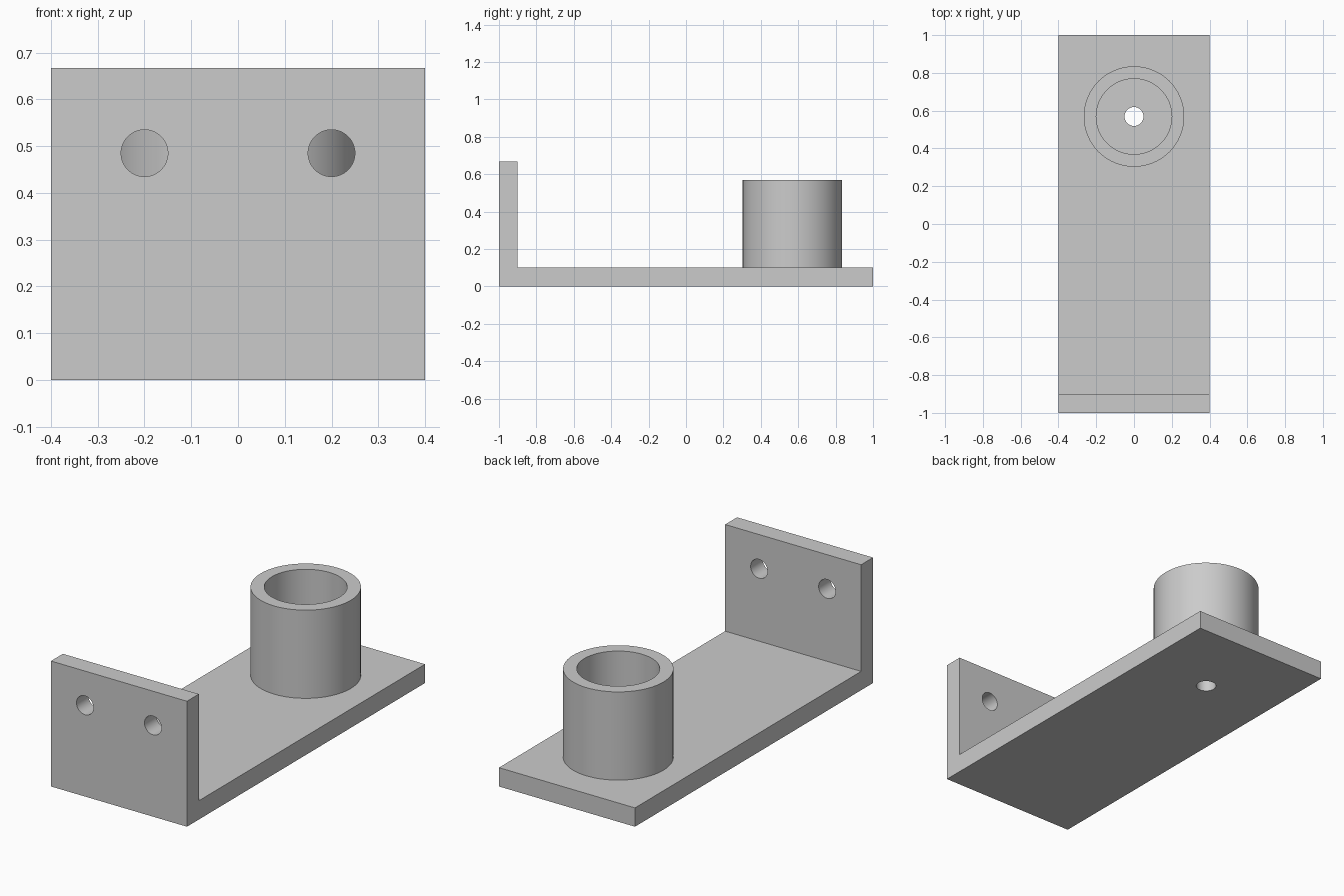
import bpy
import math

if "Cube" in bpy.data.objects:
    bpy.data.objects.remove(bpy.data.objects["Cube"], do_unlink=True)

WIDTH, LENGTH, HEIGHT, THICK = 0.8, 2.0, 0.667, 0.1
CUP_Y, CUP_TOP, CUP_R, BORE_R = 0.569, 0.569, 0.266, 0.2
HOLE_R, HOLE_X, HOLE_Z = 0.05, 0.2, 0.485

grey = bpy.data.materials.new("plain_grey")
grey.use_nodes = True
COLOUR = (0.6, 0.6, 0.6, 1)
grey.diffuse_color = COLOUR
grey.node_tree.nodes["Principled BSDF"].inputs["Base Color"].default_value = COLOUR


def cylinder(name, radius, depth, centre, turn=0.0):
    bpy.ops.mesh.primitive_cylinder_add(vertices=64, radius=radius, depth=depth,
                                        location=centre, rotation=(turn, 0, 0))
    obj = bpy.context.object
    obj.name = name
    return obj


def cut(target, cutter):
    """Subtract the cutter from the target, then discard the cutter."""
    mod = target.modifiers.new("cut", 'BOOLEAN')
    mod.operation, mod.solver, mod.object = 'DIFFERENCE', 'EXACT', cutter
    bpy.context.view_layer.objects.active = target
    bpy.ops.object.modifier_apply(modifier=mod.name)
    bpy.data.objects.remove(cutter, do_unlink=True)


def finish(obj):
    obj.data.materials.clear()
    obj.data.materials.append(grey)
    bpy.ops.object.select_all(action='DESELECT')
    obj.select_set(True)
    bpy.context.view_layer.objects.active = obj
    bpy.ops.object.shade_smooth_by_angle(angle=math.radians(30))


# L-shaped bracket: side profile extruded across the width
front, back = -LENGTH / 2, LENGTH / 2
profile = [(front, 0), (back, 0), (back, THICK), (front + THICK, THICK),
           (front + THICK, HEIGHT), (front, HEIGHT)]
n = len(profile)
verts = [(x, y, z) for x in (-WIDTH / 2, WIDTH / 2) for y, z in profile]
faces = [list(range(n))[::-1], list(range(n, 2 * n))]
faces += [[i, (i + 1) % n, (i + 1) % n + n, i + n] for i in range(n)]
mesh = bpy.data.meshes.new("bracket")
mesh.from_pydata(verts, [], faces)
bracket = bpy.data.objects.new("bracket", mesh)
bpy.context.collection.objects.link(bracket)

# Two mounting holes in the upright plate, one drain hole in the base
for side in (-1, 1):
    cut(bracket, cylinder("hole_cutter", HOLE_R, THICK * 3,
                          (side * HOLE_X, front + THICK / 2, HOLE_Z), math.pi / 2))
cut(bracket, cylinder("drain_cutter", HOLE_R, THICK * 3, (0, CUP_Y, THICK / 2)))
finish(bracket)

# Open cylindrical holder standing on the base
height = CUP_TOP - THICK
centre = (0, CUP_Y, THICK + height / 2)
holder = cylinder("round_holder", CUP_R, height, centre)
cut(holder, cylinder("bore_cutter", BORE_R, height * 1.5, centre))
finish(holder)
